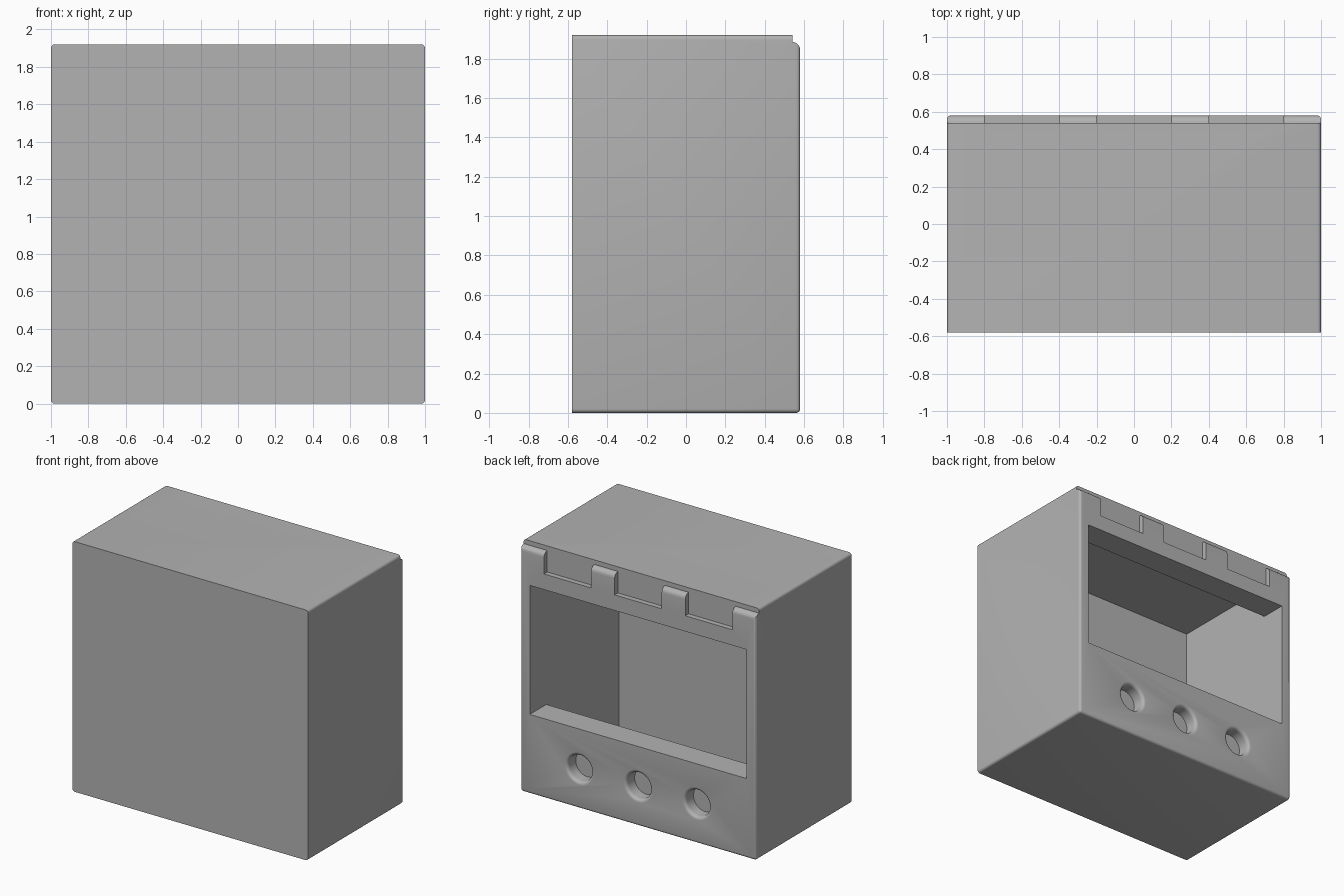
import bpy, bmesh
from math import sin, cos, pi

if "Cube" in bpy.data.objects:
    bpy.data.objects.remove(bpy.data.objects["Cube"], do_unlink=True)

W, D, H = 1.0, 0.58, 1.92      # half width, half depth, height
WALL, BACK = 0.08, 0.20        # shell thickness, rear panel thickness
R = 0.02                       # edge rounding

grey = bpy.data.materials.new("plain_grey")
grey.use_nodes = True
grey.diffuse_color = (0.45, 0.45, 0.45, 1)
grey.node_tree.nodes["Principled BSDF"].inputs["Base Color"].default_value = (0.45, 0.45, 0.45, 1)


def make(name, bm):
    bmesh.ops.recalc_face_normals(bm, faces=bm.faces)
    mesh = bpy.data.meshes.new(name)
    bm.to_mesh(mesh)
    bm.free()
    mesh.materials.append(grey)
    obj = bpy.data.objects.new(name, mesh)
    bpy.context.collection.objects.link(obj)
    return obj


def prism(name, profile, x0, x1):
    """Extrude a (y, z) profile along x."""
    bm = bmesh.new()
    face = bm.faces.new([bm.verts.new((x0, y, z)) for y, z in profile])
    new = bmesh.ops.extrude_face_region(bm, geom=[face])["geom"]
    bmesh.ops.translate(bm, vec=(x1 - x0, 0, 0),
                        verts=[v for v in new if isinstance(v, bmesh.types.BMVert)])
    return make(name, bm)


def lathe(name, profile, x, z, sides=40):
    """Revolve a (radius, y) profile about a line parallel to y."""
    bm = bmesh.new()
    rings = [[bm.verts.new((x + r * cos(2 * pi * i / sides), y, z + r * sin(2 * pi * i / sides)))
              for i in range(sides)] for r, y in profile]
    for a, b in zip(rings, rings[1:]):
        for i in range(sides):
            j = (i + 1) % sides
            bm.faces.new((a[i], a[j], b[j], b[i]))
    bm.faces.new(rings[0])
    bm.faces.new(rings[-1])
    return make(name, bm)


# Housing: box with every edge rounded except those of the flat front
bm = bmesh.new()
bmesh.ops.create_cube(bm, size=1)
for v in bm.verts:
    v.co = (v.co.x * 2 * W, v.co.y * 2 * D, (v.co.z + 0.5) * H)
edges = [e for e in bm.edges if not all(v.co.y < 0 for v in e.verts)]
bmesh.ops.bevel(bm, geom=edges, offset=R, segments=4, profile=0.5, affect='EDGES')
housing = make("housing", bm)

cutters = []

# Hollow interior joined to the rear window
inner = D - BACK
cutters.append(prism("interior_cutter", [
    (WALL - D, WALL), (inner, WALL), (inner, 0.61), (0.7, 0.61),
    (0.7, 1.6), (inner, 1.6), (inner, H - WALL), (WALL - D, H - WALL)], WALL - W, W - WALL))

# Rounded step along the top rear edge
step, lip = 0.04, 1.885
arc = [(D - step + step * sin(t * pi / 12), lip - step + step * cos(t * pi / 12)) for t in range(7)]
cutters.append(prism("step_cutter",
                     [(D - step, 2)] + arc + [(0.7, lip - step), (0.7, 2)], -1.2, 1.2))

# Three shallow notches that leave four tabs
for x in (-0.6, 0, 0.6):
    cutters.append(prism("notch_cutter", [
        (D - step, 1.72), (0.7, 1.72), (0.7, 2), (D - step, 2)], x - 0.2, x + 0.2))

# Three blind round holes with softened rims
hole, rim = 0.1, 0.025
flare = [(hole + rim - rim * cos(t * pi / 10), D - rim + rim * sin(t * pi / 10)) for t in range(6)]
for x in (-0.5, 0, 0.5):
    cutters.append(lathe("hole_cutter",
                         [(hole, D - 0.1)] + flare + [(hole + rim, 0.65)], x, 0.305))

# Cut the housing, then discard the cutters
bpy.context.view_layer.objects.active = housing
housing.select_set(True)
for c in cutters:
    c.hide_render = True
    mod = housing.modifiers.new("cut", 'BOOLEAN')
    mod.operation, mod.solver, mod.object = 'DIFFERENCE', 'EXACT', c
    bpy.ops.object.modifier_apply(modifier=mod.name)
for c in cutters:
    bpy.data.objects.remove(c, do_unlink=True)

bpy.ops.object.select_all(action='DESELECT')
housing.select_set(True)
bpy.ops.object.shade_smooth_by_angle(angle=0.55)
